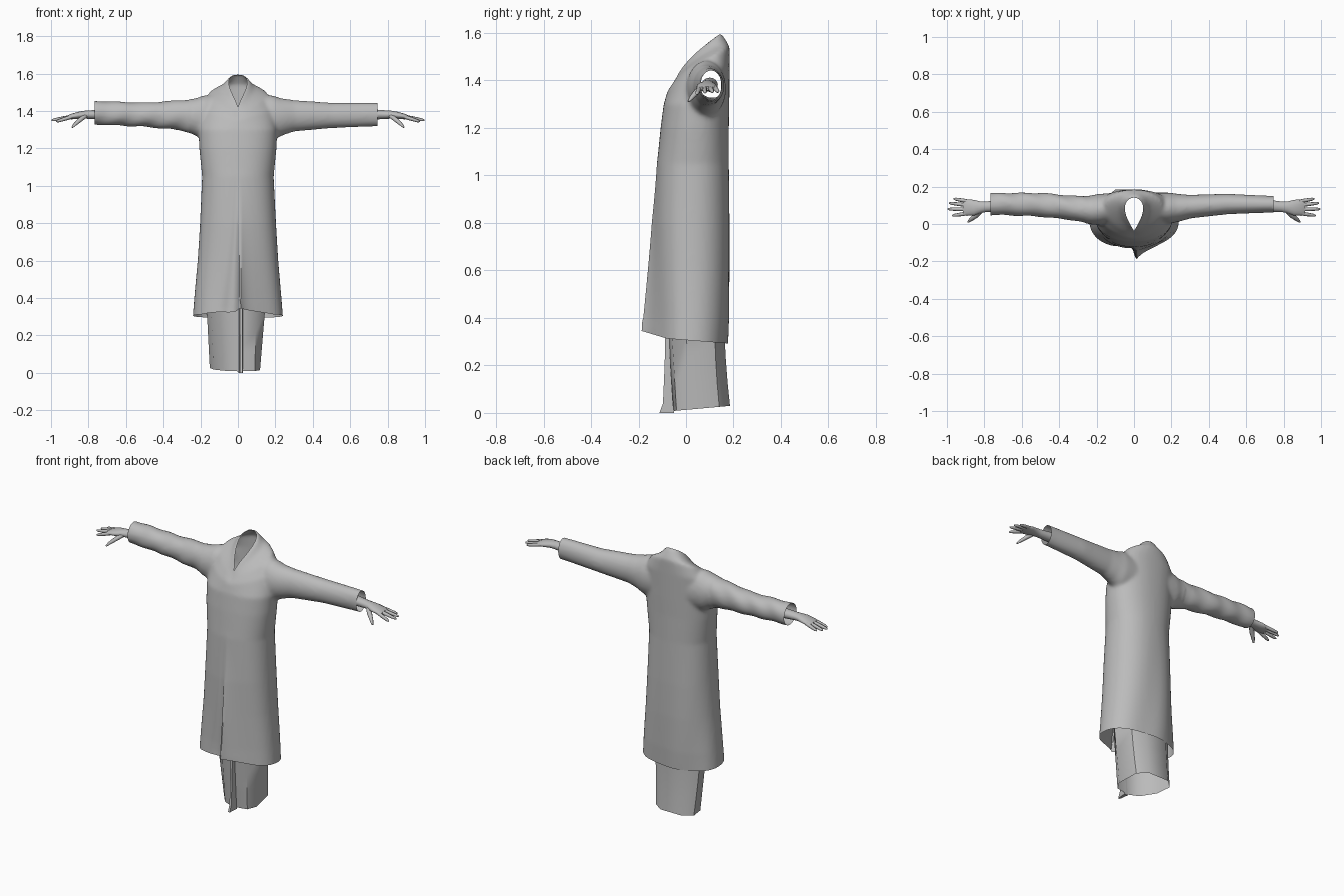
import bpy, bmesh, math
from mathutils import Vector

if "Cube" in bpy.data.objects:
    bpy.data.objects.remove(bpy.data.objects["Cube"])

grey = bpy.data.materials.new("plain grey")
grey.use_nodes = True
COLOUR = (0.5, 0.5, 0.5, 1)
grey.diffuse_color = COLOUR
grey.node_tree.nodes["Principled BSDF"].inputs["Base Color"].default_value = COLOUR


def loft(bm, rings, caps=True):
    """Skin a list of equally long point rings."""
    loops = [[bm.verts.new(p) for p in ring] for ring in rings]
    n = len(loops[0])
    for a, b in zip(loops, loops[1:]):
        for i in range(n):
            j = (i + 1) % n
            bm.faces.new((a[i], a[j], b[j], b[i]))
    if caps:
        bm.faces.new(loops[0][::-1])
        bm.faces.new(loops[-1])


def tube(bm, path, n=16):
    """Elliptical tube; each path entry is (x, y, z, half width, half height)."""
    pts = [Vector(p[:3]) for p in path]
    rings = []
    for i, p in enumerate(path):
        d = pts[min(i + 1, len(pts) - 1)] - pts[max(i - 1, 0)]
        q = d.to_track_quat('X', 'Z')
        rings.append([pts[i] + q @ Vector((0, p[3] * math.cos(t), p[4] * math.sin(t)))
                      for t in (math.tau * k / n for k in range(n))])
    loft(bm, rings)


def power(v, e):
    return math.copysign(abs(v) ** e, v)


def body_ring(fy, fz, by, bz, hw, e=0.9, taper=0.0, skew=1.0, lean=1.0, n=64):
    """Ring from a front point round to a back point; taper narrows its front."""
    ring = []
    for k in range(n):
        a = math.tau * k / n
        s = max(0, (1 - power(math.cos(a), e)) / 2)
        ring.append(Vector((hw * power(math.sin(a), e) * s ** taper,
                            fy + (by - fy) * s ** skew, fz + (bz - fz) * s ** lean)))
    return ring


def finish(name, bm, angle=40):
    bmesh.ops.recalc_face_normals(bm, faces=bm.faces)
    mesh = bpy.data.meshes.new(name)
    bm.to_mesh(mesh)
    bm.free()
    mesh.materials.append(grey)
    ob = bpy.data.objects.new(name, mesh)
    bpy.context.collection.objects.link(ob)
    bpy.ops.object.select_all(action='DESELECT')
    ob.select_set(True)
    bpy.context.view_layer.objects.active = ob
    bpy.ops.object.shade_smooth_by_angle(angle=math.radians(angle))
    return ob


# Coat: closed body and sleeves, fused into one soft surface
bm = bmesh.new()
rings = [body_ring(fy, z, by, z, hw) for z, fy, by, hw in (
    (0.2, -0.135, 0.17, 0.245), (0.4, -0.13, 0.18, 0.23), (0.6, -0.13, 0.184, 0.214),
    (0.8, -0.13, 0.184, 0.203), (1.05, -0.122, 0.18, 0.191), (1.2, -0.107, 0.18, 0.206),
    (1.3, -0.094, 0.182, 0.21))]
rings += [body_ring(*r, skew=0.75, lean=0.5) for r in (
    (-0.078, 1.355, 0.184, 1.46, 0.195, 0.9), (-0.06, 1.378, 0.184, 1.54, 0.152, 1),
    (-0.049, 1.392, 0.17, 1.567, 0.093, 1, 0.12), (-0.04, 1.405, 0.147, 1.602, 0.063, 1, 0.25))]
loft(bm, rings)
tube(bm, [(0.1, 0.088, 1.365, 0.08, 0.12), (0.19, 0.085, 1.365, 0.083, 0.118),
          (0.235, 0.087, 1.37, 0.075, 0.099),
          (0.3, 0.093, 1.374, 0.063, 0.084), (0.5, 0.107, 1.376, 0.055, 0.068),
          (0.7, 0.106, 1.38, 0.046, 0.064), (0.8, 0.105, 1.38, 0.044, 0.062)], 32)
tube(bm, [(-0.1, 0.088, 1.365, 0.08, 0.12), (-0.19, 0.077, 1.367, 0.083, 0.116),
          (-0.235, 0.075, 1.372, 0.077, 0.096),
          (-0.3, 0.083, 1.377, 0.066, 0.081), (-0.5, 0.103, 1.38, 0.064, 0.065),
          (-0.7, 0.107, 1.388, 0.06, 0.064), (-0.83, 0.106, 1.39, 0.058, 0.064)], 32)
solid = finish("coat_solid", bm)
mod = solid.modifiers.new("fuse", 'REMESH')
mod.mode = 'VOXEL'
mod.voxel_size = 0.01
mod = solid.modifiers.new("soften", 'SMOOTH')
mod.factor = 0.5
mod.iterations = 8
fused = bpy.data.meshes.new_from_object(
    solid.evaluated_get(bpy.context.evaluated_depsgraph_get()))
bpy.data.objects.remove(solid)

bm = bmesh.new()
bm.from_mesh(fused)
bpy.data.meshes.remove(fused)
bm.normal_update()
for v in bm.verts:
    x, y, z = v.co
    # Overlapping front edge, growing towards the hem, with a hollow beside it
    if y < 0 and z < 1.1:
        t = min(1, (1.1 - z) / 0.75) ** 1.5
        d = x - 0.012
        ridge = math.exp(-d / 0.04) if d > 0 else math.exp(-(d / 0.014) ** 2)
        hollow = math.exp(-((x + 0.045 * t) / (0.03 * t + 0.005)) ** 2) if d < 0 else 0
        v.co.y += t * (0.012 * hollow - 0.058 * ridge)
    # Soft drape in the skirt, and faint creases in the right sleeve
    if z < 1.1:
        v.co += v.normal * 0.004 * (1.1 - z) * math.sin(28 * x + 4 * z + 9 * y)
    if x < -0.26:
        v.co += v.normal * 0.002 * math.sin(45 * x + 40 * y - 25 * z)


def cut(faces, point, normal, clear):
    geom = faces + list({e for f in faces for e in f.edges}) + list({v for f in faces for v in f.verts})
    bmesh.ops.bisect_plane(bm, geom=geom, plane_co=point, plane_no=normal, clear_outer=clear)


# Open the hem and cuffs
for point, normal in (((0, -0.08, 0.313), (0, -0.08, -1)), ((0, -0.08, 0.313), (0, -0.3, -1)),
                      ((0.745, 0, 0), (1, 0, 0)), ((-0.768, 0, 0), (-1, 0, 0))):
    cut(bm.faces[:], point, normal, True)

# Open the neck along a drop-shaped outline
outline = body_ring(-0.036, 0, 0.141, 0, 0.057, 1, 0.25, skew=0.75, n=24)
middle = Vector((0, 0.08, 0))
sides = []
for p, q in zip(outline, outline[1:] + outline[:1]):
    normal = (q - p).cross(Vector((0, 0, 1)))
    sides.append((p, normal if normal.dot(p - middle) > 0 else -normal))


def neck_faces():
    return [f for f in bm.faces for c in [f.calc_center_median()]
            if abs(c.x) < 0.08 and -0.06 < c.y < 0.16 and c.z > 1.37]


for p, normal in sides:
    cut(neck_faces(), p, normal, False)
hole = [f for f in neck_faces()
        if all((f.calc_center_median() - p).dot(normal) < 0 for p, normal in sides)]
bmesh.ops.delete(bm, geom=hole, context='FACES')
finish("coat", bm, 50)

# Underskirt: flat panels showing below the coat, turned a little, open at both ends
bm = bmesh.new()
foot = [(0, -0.055), (0.09, -0.04), (0.118, 0.01), (0.1, 0.14), (0.04, 0.185),
        (-0.1, 0.185), (-0.15, 0.14), (-0.13, 0.05), (-0.065, -0.03)]
top = [(0, -0.082), (0.1, -0.065), (0.152, 0), (0.125, 0.12), (0.05, 0.16),
       (-0.1, 0.16), (-0.17, 0.1), (-0.145, 0), (-0.07, -0.062)]
rings = []
for f in (0, 0.25, 0.5, 0.75, 1):
    ring = []
    for a, b in zip(foot, top):
        x, y = Vector(a).lerp(Vector(b), f)
        rise = 0.008 + 0.09 * (a[1] + 0.055)
        ring.append((x, y - 0.02 * f * (1 - f) * (y > 0.1), rise + f * (0.42 - rise)))
    rings.append(ring)
loft(bm, rings, caps=False)
finish("underskirt", bm, 45)

# Narrow front placket, kicked forward at its foot
bm = bmesh.new()
loft(bm, [[(0.004, back, z), (0.028, back, z), (0.024, front, z), (0.012, front, z)]
          for z, front, back in ((0, -0.112, -0.05), (0.04, -0.097, -0.055),
                                 (0.2, -0.09, -0.065), (0.4, -0.086, -0.075))])
finish("underskirt_placket", bm, 30)

# Hands: wrist and palm, four fingers and a thumb, mirrored
for side, s in (("left", 1), ("right", -1)):
    def limb(path, n):
        tube(bm, [(s * p[0],) + p[1:] for p in path], n)

    bm = bmesh.new()
    limb([(0.68, 0.1, 1.382, 0.034, 0.03), (0.79, 0.092, 1.38, 0.028, 0.023),
          (0.82, 0.09, 1.38, 0.031, 0.021), (0.855, 0.087, 1.376, 0.042, 0.019),
          (0.895, 0.088, 1.369, 0.044, 0.014), (0.912, 0.088, 1.366, 0.037, 0.008)], 16)
    for root_y, tip_x, tip_y, tip_z in ((0.121, 0.965, 0.135, 1.353), (0.1, 0.99, 0.112, 1.352),
                                        (0.078, 0.997, 0.08, 1.35), (0.057, 0.972, 0.045, 1.343)):
        root, tip = Vector((0.885, root_y, 1.37)), Vector((tip_x, tip_y, tip_z))
        limb([(*root.lerp(tip, f), r, r) for f, r in
              ((0, 0.01), (0.45, 0.01), (0.85, 0.008), (0.97, 0.005), (1, 0.002))], 8)
    limb([(0.815, 0.075, 1.375, 0.014, 0.013), (0.845, 0.045, 1.352, 0.014, 0.012),
          (0.872, 0.024, 1.328, 0.01, 0.009), (0.887, 0.011, 1.312, 0.005, 0.004)], 8)
    finish(side + "_hand", bm, 60)
